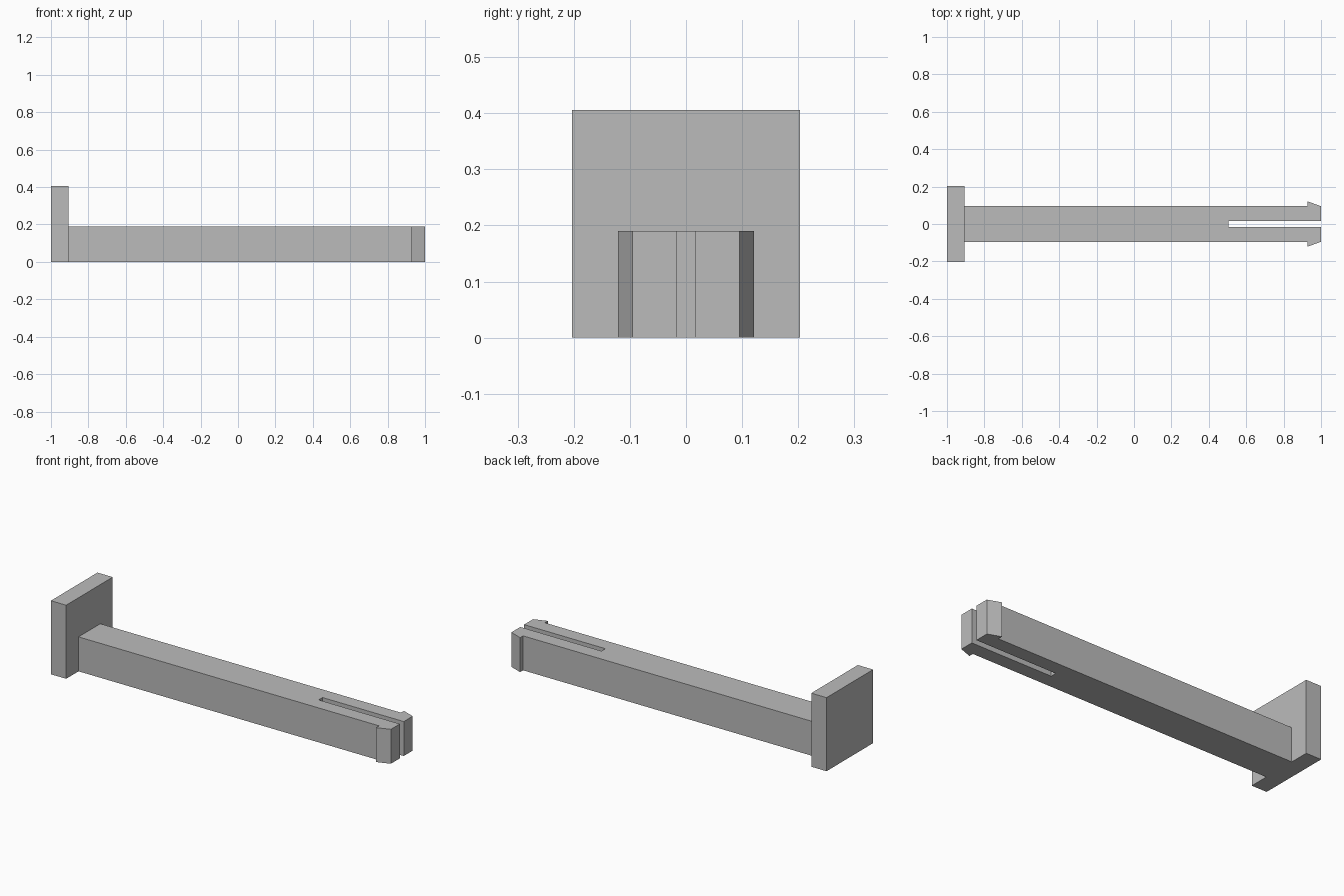
import bpy
import bmesh

cube = bpy.data.objects.get("Cube")
if cube:
    bpy.data.objects.remove(cube, do_unlink=True)

grey = bpy.data.materials.new("plain grey")
grey.use_nodes = True
colour = (0.5, 0.5, 0.5, 1)
grey.diffuse_color = colour
grey.node_tree.nodes["Principled BSDF"].inputs["Base Color"].default_value = colour


def extrude_outline(name, outline, height):
    """Raise a flat outline from the ground into a solid."""
    bm = bmesh.new()
    face = bm.faces.new([bm.verts.new((x, y, 0)) for x, y in outline])
    raised = bmesh.ops.extrude_face_region(bm, geom=[face])["geom"]
    verts = [v for v in raised if isinstance(v, bmesh.types.BMVert)]
    bmesh.ops.translate(bm, verts=verts, vec=(0, 0, height))
    bmesh.ops.recalc_face_normals(bm, faces=bm.faces)
    mesh = bpy.data.meshes.new(name)
    bm.to_mesh(mesh)
    bm.free()
    mesh.materials.append(grey)
    obj = bpy.data.objects.new(name, mesh)
    bpy.context.collection.objects.link(obj)
    return obj


HEAD_X = -0.907
HALF = 0.203
SHAFT = 0.095
BARB = 0.121
SLOT = 0.017

# Square head plate
extrude_outline("head_plate", [(-1, -HALF), (HEAD_X, -HALF), (HEAD_X, HALF), (-1, HALF)], 0.406)

# Shaft split into two prongs, each ending in a tapered barb
side = [(HEAD_X, SHAFT), (0.928, SHAFT), (0.928, BARB), (1, SHAFT), (1, SLOT), (0.504, SLOT)]
mirrored = [(x, -y) for x, y in reversed(side)]
extrude_outline("split_shaft", side + mirrored, 0.19)
